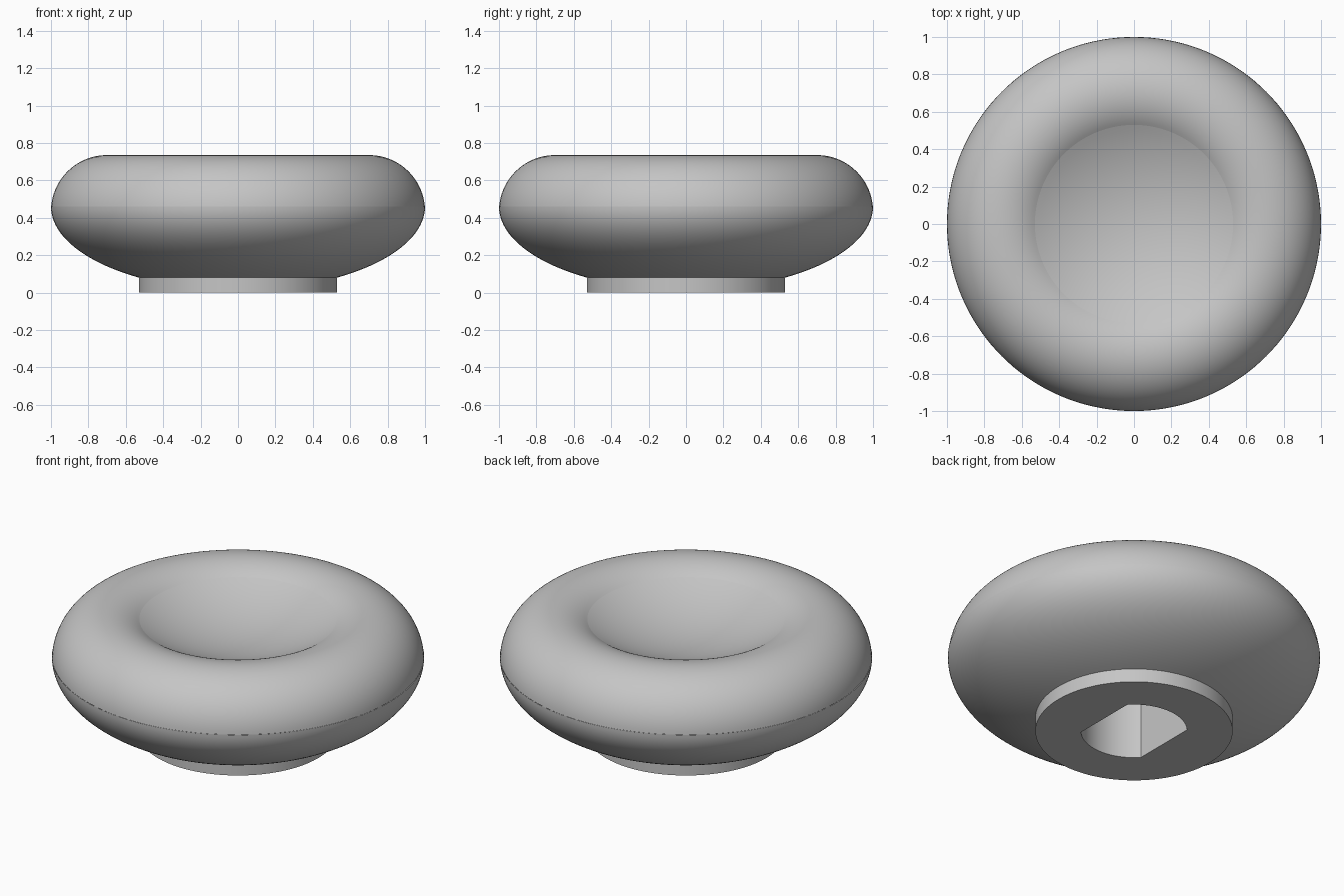
import bpy
import bmesh
from math import sin, cos, tan, radians, pi, sqrt, acos

cube = bpy.data.objects.get("Cube")
if cube:
    bpy.data.objects.remove(cube, do_unlink=True)

SIDES = 144
FOOT_R, FOOT_TOP = 0.53, 0.08
WAIST = 0.46
HOLE_R = 0.285
HOLE_FLAT = HOLE_R * cos(radians(42.5))
HOLE_DEPTH = 0.42

grey = bpy.data.materials.new("plain grey")
grey.use_nodes = True
colour = (0.56, 0.56, 0.56, 1)
grey.diffuse_color = colour
grey.node_tree.nodes["Principled BSDF"].inputs["Base Color"].default_value = colour


def round_point(r, z):
    return lambda t: (r * cos(t), r * sin(t), z)


def slot_point(z):
    """Round hole with two flats facing +x and -x."""
    def point(t):
        r = min(HOLE_R, HOLE_FLAT / max(abs(cos(t)), 1e-6))
        return (r * cos(t), r * sin(t), z)
    return point


def loft(name, rings, tip=None):
    """Join rings into a skin; an optional tip height closes the last ring."""
    bm = bmesh.new()
    loops = [[bm.verts.new(ring(2 * pi * i / SIDES)) for i in range(SIDES)]
             for ring in rings]
    for a, b in zip(loops, loops[1:]):
        for i in range(SIDES):
            j = (i + 1) % SIDES
            bm.faces.new((a[i], a[j], b[j], b[i]))
    if tip is not None:
        centre = bm.verts.new((0, 0, tip))
        last = loops[-1]
        for i in range(SIDES):
            bm.faces.new((last[i], last[(i + 1) % SIDES], centre))
    mesh = bpy.data.meshes.new(name)
    bm.to_mesh(mesh)
    bm.free()
    mesh.materials.append(grey)
    obj = bpy.data.objects.new(name, mesh)
    bpy.context.collection.objects.link(obj)
    bpy.ops.object.select_all(action="DESELECT")
    obj.select_set(True)
    bpy.context.view_layer.objects.active = obj
    bpy.ops.object.shade_smooth_by_angle(angle=radians(30))
    return obj


def steps(start, end, count):
    return [start + (end - start) * i / count for i in range(count + 1)]


# Lower body: part of a flattened ball, from the foot out to the waist
drop = (WAIST - FOOT_TOP) / sqrt(1 - FOOT_R ** 2)
loft("lower_body", [round_point(cos(a), WAIST - drop * sin(a))
                    for a in steps(acos(FOOT_R), 0, 28)])

# Rounded rim: circular arc from the waist, over the crest, to the dish edge
ROLL, CREST_R, ROLL_Z = 0.3, 0.7, 0.435
end = pi - acos((CREST_R - FOOT_R) / ROLL)
first = radians(4.8)
loft("rounded_rim", [round_point(CREST_R + ROLL * cos(a), ROLL_Z + ROLL * sin(a))
                     for a in steps(first, end, 36)])

# Shallow dish: a hollow spherical cap
edge_z = ROLL_Z + ROLL * sin(end)
slope = radians(27)
ball = FOOT_R / sin(slope)
low = edge_z - FOOT_R * tan(slope / 2)
loft("dish", [round_point(ball * sin(a), low + ball * (1 - cos(a)))
              for a in steps(slope, slope / 16, 15)], tip=low)

# Foot with its underside and the flat-sided socket
loft("foot", [round_point(FOOT_R, FOOT_TOP), round_point(FOOT_R, 0),
              slot_point(0), slot_point(HOLE_DEPTH)], tip=HOLE_DEPTH)

# Point all faces outward
for name in ("foot",):
    mesh = bpy.data.objects[name].data
    mesh.flip_normals()
    mesh.flip_normals() if mesh.polygons[0].normal.dot(mesh.polygons[0].center) < 0 else None
